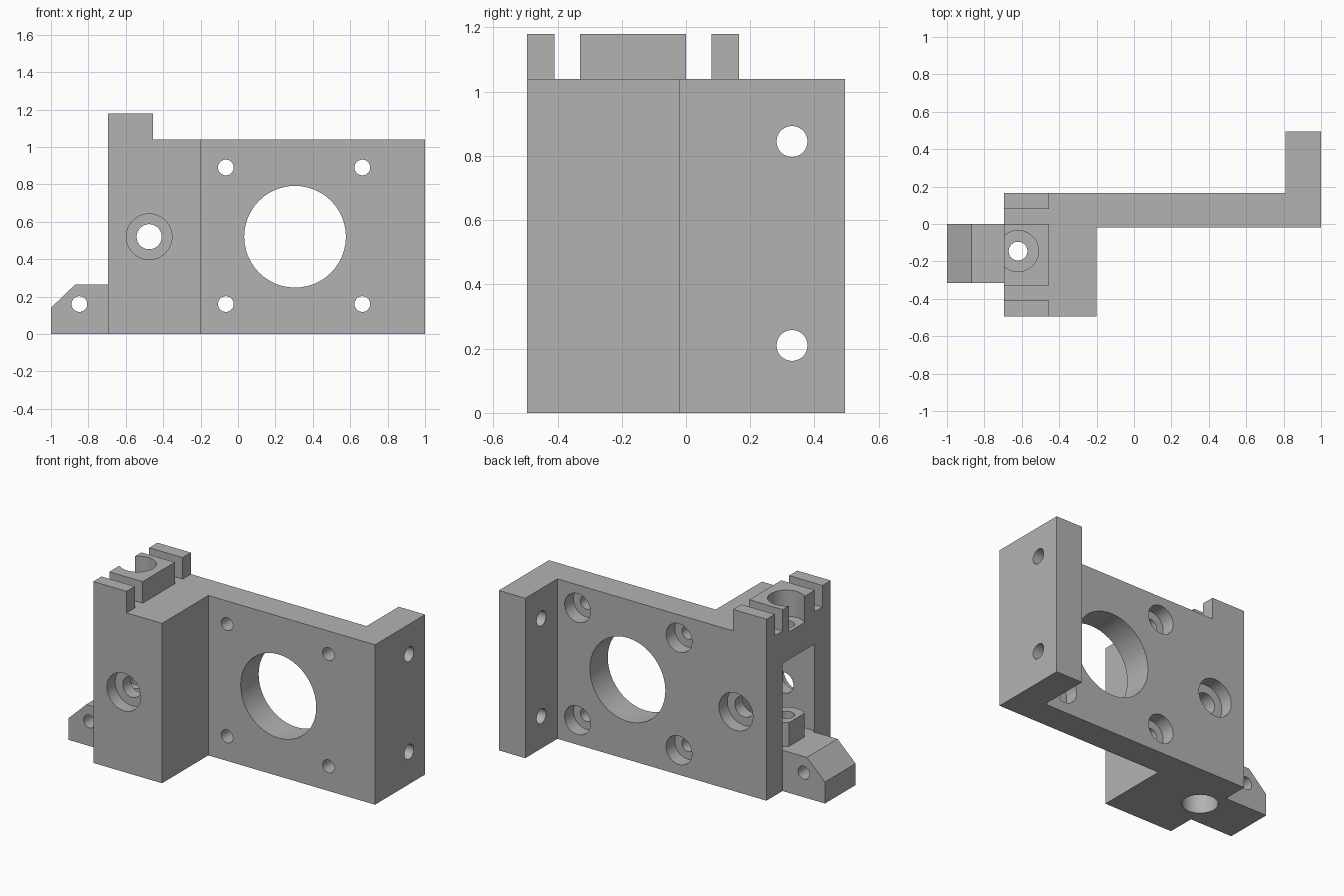
import bpy, bmesh, math
from mathutils import Vector, Matrix

cube = bpy.data.objects.get("Cube")
if cube:
    bpy.data.objects.remove(cube, do_unlink=True)

grey = bpy.data.materials.new("plain_grey")
grey.use_nodes = True
colour = (0.45, 0.45, 0.45, 1)
grey.diffuse_color = colour
grey.node_tree.nodes["Principled BSDF"].inputs["Base Color"].default_value = colour


def add_object(name, bm):
    bmesh.ops.recalc_face_normals(bm, faces=bm.faces)
    mesh = bpy.data.meshes.new(name)
    bm.to_mesh(mesh)
    bm.free()
    mesh.materials.append(grey)
    obj = bpy.data.objects.new(name, mesh)
    bpy.context.collection.objects.link(obj)
    return obj


def prism(name, outline, depth):
    """Extrude a closed outline of 3D points along a depth vector."""
    bm = bmesh.new()
    face = bm.faces.new([bm.verts.new(p) for p in outline])
    new = bmesh.ops.extrude_face_region(bm, geom=[face])["geom"]
    verts = [v for v in new if isinstance(v, bmesh.types.BMVert)]
    bmesh.ops.translate(bm, verts=verts, vec=depth)
    return add_object(name, bm)


def box(name, x, y, z):
    outline = [(x[0], y[0], z[0]), (x[1], y[0], z[0]),
               (x[1], y[1], z[0]), (x[0], y[1], z[0])]
    return prism(name, outline, (0, 0, z[1] - z[0]))


def rod(name, radius, start, end):
    start, end = Vector(start), Vector(end)
    axis = end - start
    turn = axis.to_track_quat("Z", "Y").to_matrix().to_4x4()
    bm = bmesh.new()
    bmesh.ops.create_cone(bm, cap_ends=True, segments=48, radius1=radius,
                          radius2=radius, depth=axis.length,
                          matrix=Matrix.Translation((start + end) / 2) @ turn)
    return add_object(name, bm)


def combine(target, tool, operation="DIFFERENCE"):
    mod = target.modifiers.new("combine", "BOOLEAN")
    mod.operation, mod.solver, mod.object = operation, "EXACT", tool
    bpy.context.view_layer.objects.active = target
    bpy.ops.object.modifier_apply(modifier=mod.name)
    bpy.data.objects.remove(tool, do_unlink=True)


# Stepped plan: clamp block, motor plate and end flange
LEFT, FRONT, BACK, TOP = -0.695, -0.495, 0.165, 1.04
plan = [(LEFT, FRONT), (-0.2, FRONT), (-0.2, -0.02), (1, -0.02),
        (1, 0.495), (0.81, 0.495), (0.81, BACK), (LEFT, BACK)]
bracket = prism("motor_bracket", [(x, y, 0) for x, y in plan], (0, 0, TOP))

# Raised lugs on top of the block
for y in ((FRONT, -0.41), (-0.33, 0), (0.08, BACK)):
    combine(bracket, box("lug", (LEFT, -0.455), y, (0.95, 1.18)), "UNION")

# Chamfered side foot
foot = [(-1, 0), (-0.6, 0), (-0.6, 0.265), (-0.87, 0.265), (-1, 0.14)]
combine(bracket, prism("foot", [(x, -0.315, z) for x, z in foot],
                       (0, 0.315, 0)), "UNION")

# Side pocket with a round post left standing inside
px, py = -0.62, -0.145
pocket = box("pocket", (-0.75, -0.3), (-0.33, 0), (0.265, 0.83))
combine(pocket, rod("post", 0.11, (px, py, 0.2), (px, py, 0.42)))
combine(bracket, pocket)

# Vertical bore, wide at the top and at the bottom
for radius, low, high in ((0.05, -0.1, 1.3), (0.11, 1.01, 1.3), (0.106, -0.1, 0.2)):
    combine(bracket, rod("bore", radius, (px, py, low), (px, py, high)))


def hole_along_y(radius, x, z, y0=-0.7, y1=0.3):
    combine(bracket, rod("hole", radius, (x, y0, z), (x, y1, z)))


# Central motor opening and counterbored mounting holes
hole_along_y(0.272, 0.305, 0.52)
for x in (-0.065, 0.665):
    for z in (0.16, 0.89):
        hole_along_y(0.042, x, z)
        hole_along_y(0.093, x, z, 0.075)

# Block cross bolt, counterbored on both sides, and the foot hole
hole_along_y(0.067, -0.475, 0.52)
hole_along_y(0.122, -0.475, 0.52, -0.7, -0.41)
hole_along_y(0.122, -0.475, 0.52, 0.08)
hole_along_y(0.042, -0.848, 0.16)

# Flange holes
for z in (0.21, 0.845):
    combine(bracket, rod("hole", 0.048, (0.7, 0.33, z), (1.1, 0.33, z)))

bpy.ops.object.select_all(action="DESELECT")
bracket.select_set(True)
bpy.context.view_layer.objects.active = bracket
bpy.ops.object.shade_smooth_by_angle(angle=math.radians(30))
